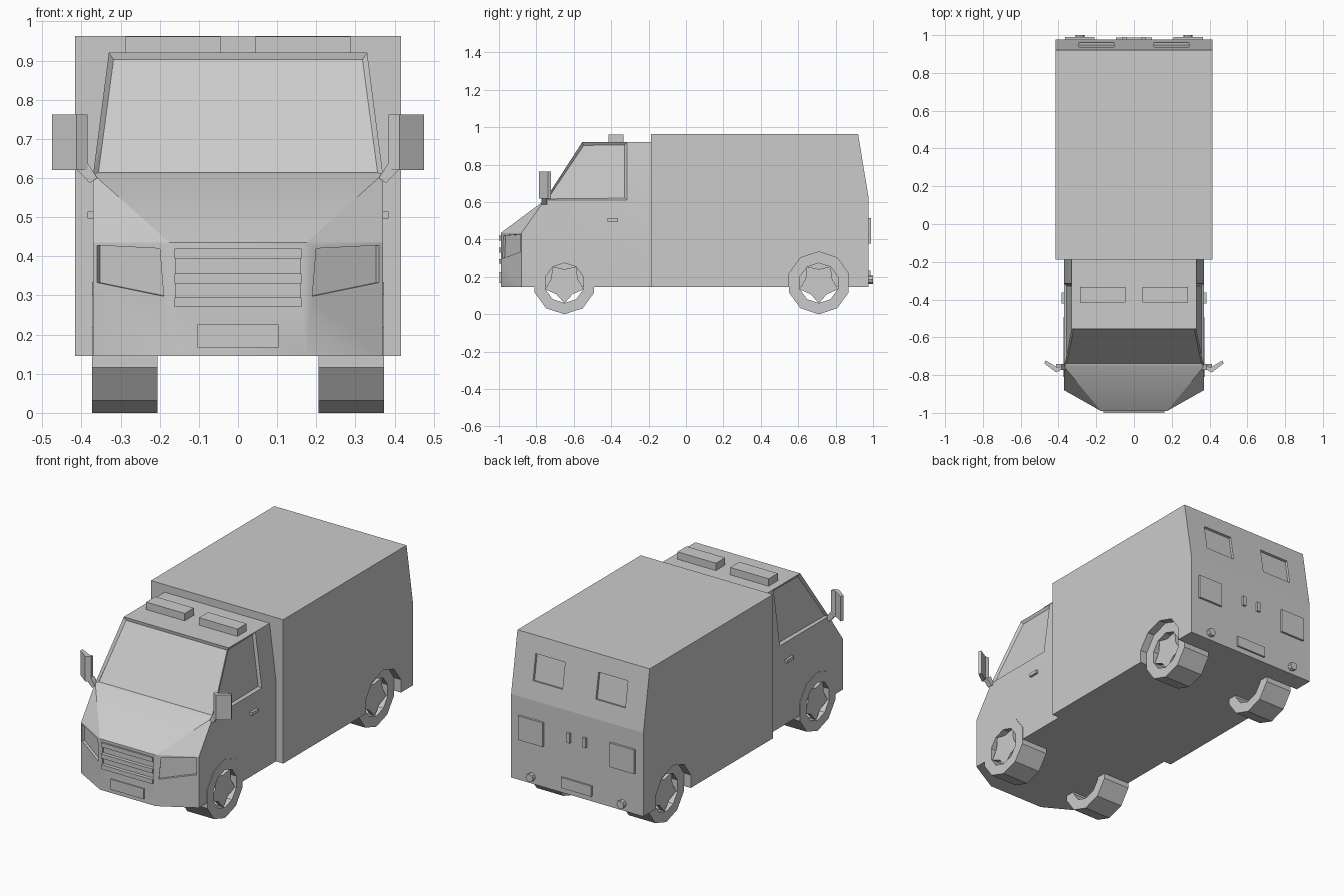
import bpy, bmesh, math
from mathutils import Vector

if "Cube" in bpy.data.objects:
    bpy.data.objects.remove(bpy.data.objects["Cube"])

grey = bpy.data.materials.new("body_grey")
grey.diffuse_color = (0.6, 0.6, 0.6, 1)
grey.use_nodes = True
grey.node_tree.nodes["Principled BSDF"].inputs["Base Color"].default_value = grey.diffuse_color


def finish(name, bm):
    bmesh.ops.recalc_face_normals(bm, faces=bm.faces)
    me = bpy.data.meshes.new(name)
    bm.to_mesh(me)
    bm.free()
    me.materials.append(grey)
    ob = bpy.data.objects.new(name, me)
    bpy.context.collection.objects.link(ob)
    return ob


def prism(name, pts, off):
    """Extrude a closed 3D outline along an offset."""
    bm = bmesh.new()
    off = Vector(off)
    a = [bm.verts.new(p) for p in pts]
    b = [bm.verts.new(Vector(p) + off) for p in pts]
    n = len(a)
    bm.faces.new(a)
    bm.faces.new(b[::-1])
    for i in range(n):
        j = (i + 1) % n
        bm.faces.new((a[i], b[i], b[j], a[j]))
    return finish(name, bm)


def box(name, x0, x1, y0, y1, z0, z1):
    return prism(name, [(x0, y0, z0), (x1, y0, z0), (x1, y1, z0), (x0, y1, z0)], (0, 0, z1 - z0))


def disc(name, x0, x1, y, z, radii, n=10):
    """Polygon across x, with a corner at the bottom; radii alternate."""
    pts = []
    for i in range(n):
        t, r = 2 * math.pi * i / n, radii[i % len(radii)]
        pts.append((x0, y + r * math.sin(t), z - r * math.cos(t)))
    return prism(name, pts, (x1 - x0, 0, 0))


def cut(target, cutter):
    m = target.modifiers.new("cut", 'BOOLEAN')
    m.operation, m.solver, m.object = 'DIFFERENCE', 'EXACT', cutter
    bpy.context.view_layer.objects.active = target
    bpy.ops.object.modifier_apply(modifier=m.name)
    bpy.data.objects.remove(cutter)


# Cab shell
bm = bmesh.new()
cache = {}


def face(*pts):
    vs = []
    for p in pts:
        if p not in cache:
            cache[p] = bm.verts.new(p)
        vs.append(cache[p])
    return bm.faces.new(vs)


def cab_points(s):
    return dict(
        W=(s * .37, -.755, .61), A=(s * .37, -.88, .435), B=(s * .175, -.99, .435),
        A0=(s * .37, -.88, .145), B0=(s * .175, -.99, .145), R0=(s * .37, -.15, .145),
        R=(s * .37, -.15, .61), S=(s * .37, -.315, .61), T=(s * .33, -.555, .92),
        ST=(s * .33, -.315, .92), RT=(s * .33, -.15, .92))


panes = []
for s in (1, -1):
    p = cab_points(s)
    face(p['W'], p['A'], p['B'])
    face(p['A'], p['A0'], p['B0'], p['B'])
    face(p['W'], p['A'], p['A0'], p['R0'], p['R'], p['S'])
    face(p['S'], p['R'], p['RT'], p['ST'])
    panes.append(face(p['W'], p['S'], p['ST'], p['T']))
l, r = cab_points(-1), cab_points(1)
face(l['W'], r['W'], r['B'], l['B'])
face(l['B'], r['B'], r['B0'], l['B0'])
panes.append(face(l['W'], r['W'], r['T'], l['T']))
face(l['T'], r['T'], r['ST'], r['RT'], l['RT'], l['ST'])
face(l['R'], r['R'], r['RT'], l['RT'])
face(l['R'], r['R'], r['R0'], l['R0'])
face(l['B0'], r['B0'], r['A0'], r['R0'], l['R0'], l['A0'])
bmesh.ops.recalc_face_normals(bm, faces=bm.faces)
# Recessed windscreen and door windows
bmesh.ops.inset_individual(bm, faces=panes, thickness=0.018, depth=-0.012)
cab = finish("cab", bm)

# Cargo box with sloped upper rear
side = [(-.188, .145), (.977, .145), (.977, .62), (.92, .963), (-.188, .963)]
cargo = prism("cargo_box", [(-.416, y, z) for y, z in side], (.832, 0, 0))

WHEEL_R, RIM_R = .167, .107
for s in (1, -1):
    # Wheel openings
    cut(cargo, disc("arch_cutter", s * .37, s * .5, .71, WHEEL_R, [WHEEL_R]))
    cut(cargo, disc("rim_cutter", s * .32, s * .45, .71, WHEEL_R, [RIM_R]))
    cut(cab, disc("rim_cutter", s * .32, s * .45, -.65, WHEEL_R, [RIM_R]))
    # Headlight recesses on the slanted corners
    lamp = [(.36, .428), (.20, .42), (.19, .298), (.36, .333)]
    pts = []
    for x, z in lamp:
        y = -.99 + (x - .175) * .564
        pts.append((s * (x - .007), y + .012, z))
    cut(cab, prism("lamp_cutter", pts, (s * .035, -.06, 0)))
    # Rear upper window recesses
    slope = (.977 - .92) / (.963 - .62)
    pts = [(s * x, .977 - (z - .62) * slope - .014, z)
           for x, z in ((.105, .72), (.29, .72), (.29, .865), (.105, .865))]
    cut(cargo, prism("window_cutter", pts, (0, .06, .01)))

# Grille recess and bars
cut(cab, box("grille_cutter", -.16, .16, -1.05, -.98, .272, .418))
for z in (.27, .331, .395):
    box("grille_bar", -.162, .162, -1.0, -.97, z, z + .025)
box("front_plate", -.104, .104, -.996, -.98, .167, .226)
box("rear_plate", -.095, .095, .97, .987, .175, .235)

for s, tag in ((1, "right"), (-1, "left")):
    # Wheels: open tyre ring with a star-shaped rim
    for y, end in ((-.65, "front"), (.71, "rear")):
        tyre = disc(f"{end}_{tag}_tyre", s * .205, s * .373, y, WHEEL_R, [WHEEL_R])
        cut(tyre, disc("tyre_cutter", s * .1, s * .5, y, WHEEL_R, [RIM_R]))
        disc(f"{end}_{tag}_rim", s * .335, s * .362, y, WHEEL_R, [RIM_R + .002, .074])
    # Wing mirror and arm
    plan = [(.385, -.772), (.412, -.786), (.475, -.738), (.468, -.722), (.41, -.757), (.385, -.755)]
    prism(f"{tag}_mirror", [(s * x, y, .62) for x, y in plan], (0, 0, .142))
    arm = [(.36, .60), (.378, .587), (.412, .622), (.385, .64)]
    prism(f"{tag}_mirror_arm", [(s * x, -.772, z) for x, z in arm], (0, .03, 0))
    # Door handle and roof block
    box(f"{tag}_door_handle", s * .36, s * .384, -.42, -.363, .497, .515)
    box(f"{tag}_roof_block", s * .045, s * .287, -.415, -.333, .91, .962)
    # Rear lower panel, handle and round lamp
    box(f"{tag}_rear_panel", s * .21, s * .365, .96, .989, .377, .514)
    box(f"{tag}_rear_handle", s * .04, s * .06, .96, .989, .443, .498)
    pts = [(s * .286 + .023 * math.cos(a * math.pi / 4), .965, .185 + .023 * math.sin(a * math.pi / 4))
           for a in range(8)]
    prism(f"{tag}_rear_lamp", pts, (0, .035, 0))

# Soft shading across the cab nose
bpy.ops.object.select_all(action='DESELECT')
cab.select_set(True)
bpy.context.view_layer.objects.active = cab
bpy.ops.object.shade_smooth_by_angle(angle=math.radians(30))
